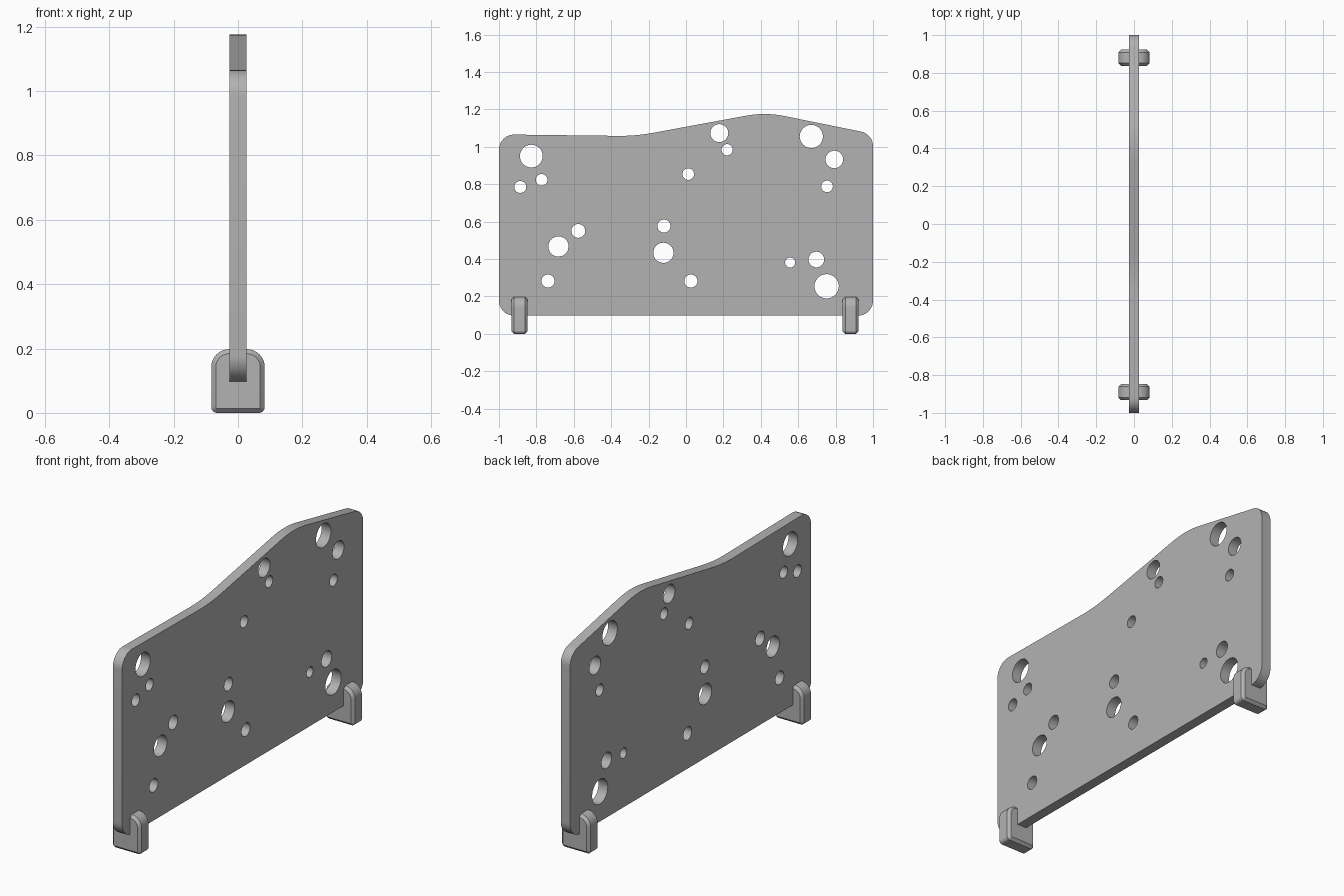
import bpy, bmesh, math
from mathutils import Vector

if "Cube" in bpy.data.objects:
    bpy.data.objects.remove(bpy.data.objects["Cube"])

grey = bpy.data.materials.new("dark_grey")
grey.diffuse_color = (0.446, 0.446, 0.446, 1)
grey.use_nodes = True
grey.node_tree.nodes["Principled BSDF"].inputs["Base Color"].default_value = grey.diffuse_color


def rounded(corners, steps=8):
    """Round each (a, b, radius) corner of a closed outline."""
    pts = []
    n = len(corners)
    for i, (a, b, r) in enumerate(corners):
        p = Vector((a, b))
        u = (Vector(corners[i - 1][:2]) - p).normalized()
        v = (Vector(corners[(i + 1) % n][:2]) - p).normalized()
        half = u.angle(v) / 2
        c = p + (u + v).normalized() * (r / math.sin(half))
        t = r / math.tan(half)
        d0, d1 = p + u * t - c, p + v * t - c
        for k in range(steps + 1):
            pts.append(c + d0.lerp(d1, k / steps).normalized() * r)
    return pts


def circle(a, b, r, n=32):
    return [Vector((a + r * math.cos(2 * math.pi * k / n),
                    b + r * math.sin(2 * math.pi * k / n))) for k in range(n)]


def slab(name, loops, half, rotation, location=(0, 0, 0), bevel=0):
    """Extrude filled outlines into a solid mesh."""
    cu = bpy.data.curves.new(name, 'CURVE')
    cu.dimensions = '2D'
    cu.fill_mode = 'BOTH'
    cu.extrude = half - bevel
    cu.bevel_depth = bevel
    cu.bevel_resolution = 0
    cu.offset = -bevel
    for pts in loops:
        s = cu.splines.new('POLY')
        s.points.add(len(pts) - 1)
        for q, p in zip(s.points, pts):
            q.co = (p.x, p.y, 0, 1)
        s.use_cyclic_u = True
    tmp = bpy.data.objects.new(name + "_curve", cu)
    bpy.context.collection.objects.link(tmp)
    dg = bpy.context.evaluated_depsgraph_get()
    me = bpy.data.meshes.new_from_object(tmp.evaluated_get(dg))
    bpy.data.objects.remove(tmp)
    bm = bmesh.new()
    bm.from_mesh(me)
    bmesh.ops.remove_doubles(bm, verts=bm.verts, dist=1e-5)
    bmesh.ops.recalc_face_normals(bm, faces=bm.faces)
    if bevel:
        bmesh.ops.dissolve_limit(bm, angle_limit=0.01, verts=bm.verts, edges=bm.edges)
    bm.to_mesh(me)
    bm.free()
    ob = bpy.data.objects.new(name, me)
    bpy.context.collection.objects.link(ob)
    ob.rotation_euler = rotation
    ob.location = location
    me.materials.clear()
    me.materials.append(grey)
    return ob


def smooth(ob):
    bpy.ops.object.select_all(action='DESELECT')
    ob.select_set(True)
    bpy.context.view_layer.objects.active = ob
    bpy.ops.object.shade_smooth_by_angle(angle=math.radians(30))


# Panel: wavy-topped board with round holes (y, z, radius)
outline = rounded([(-1, 0.097, 0.08), (1, 0.097, 0.08), (1, 1.068, 0.08),
                   (0.424, 1.185, 0.53), (-0.27, 1.057, 1.0), (-1, 1.066, 0.08)])
holes = [(-0.827, 0.950, 0.061), (-0.886, 0.785, 0.032), (-0.772, 0.823, 0.031),
         (-0.682, 0.467, 0.054), (-0.576, 0.550, 0.037), (-0.738, 0.282, 0.035),
         (-0.121, 0.433, 0.054), (-0.118, 0.576, 0.035), (0.012, 0.854, 0.031),
         (0.026, 0.282, 0.035), (0.178, 1.073, 0.048), (0.220, 0.984, 0.030),
         (0.670, 1.055, 0.062), (0.793, 0.932, 0.047), (0.754, 0.788, 0.031),
         (0.697, 0.397, 0.042), (0.557, 0.381, 0.027), (0.752, 0.254, 0.065)]
panel = slab("panel", [outline] + [circle(*h) for h in holes], 0.027,
             (math.pi / 2, 0, math.pi / 2))
smooth(panel)

# Feet: chamfered blocks with a slot that grips the panel
foot_outline = rounded([(-0.083, 0, 0.018), (0.083, 0, 0.018),
                        (0.083, 0.198, 0.055), (-0.083, 0.198, 0.055)])
for side, y in (("front", -0.89), ("back", 0.88)):
    foot = slab(side + "_foot", [foot_outline], 0.0425,
                (math.pi / 2, 0, 0), (0, y, 0), bevel=0.014)
    bpy.ops.mesh.primitive_cube_add(size=1, location=(0, y, 0.197))
    cutter = bpy.context.object
    cutter.name = "slot_cutter"
    cutter.scale = (0.054, 0.2, 0.2)
    cutter.hide_render = True
    mod = foot.modifiers.new("slot", 'BOOLEAN')
    mod.operation = 'DIFFERENCE'
    mod.object = cutter
    bpy.context.view_layer.objects.active = foot
    bpy.ops.object.modifier_apply(modifier="slot")
    bpy.data.objects.remove(cutter)
    smooth(foot)
